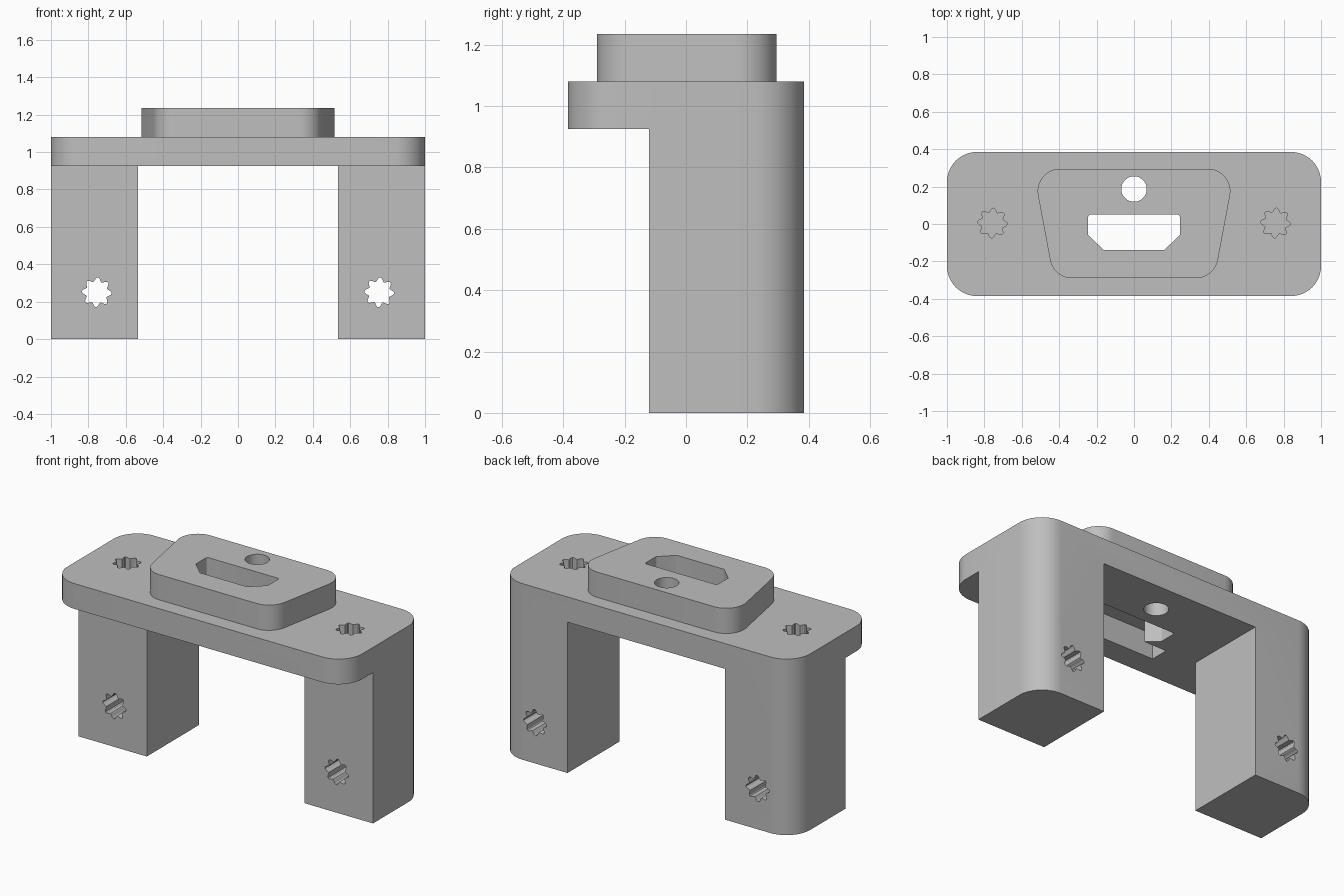
import bpy
import bmesh
from math import cos, sin, pi, radians
from mathutils import Vector, Matrix

if "Cube" in bpy.data.objects:
    bpy.data.objects.remove(bpy.data.objects["Cube"], do_unlink=True)

grey = bpy.data.materials.new("plain grey")
grey.use_nodes = True
GREY = (0.52, 0.52, 0.52, 1)
grey.diffuse_color = GREY
grey.node_tree.nodes["Principled BSDF"].inputs["Base Color"].default_value = GREY


def rounded(points, radius, steps=12):
    """Outline of a convex counter-clockwise polygon with rounded corners."""
    out = []
    for i, p in enumerate(points):
        p = Vector(p)
        a = (Vector(points[i - 1]) - p).normalized()
        b = (Vector(points[(i + 1) % len(points)]) - p).normalized()
        half = a.angle(b) / 2
        centre = p + (a + b).normalized() * radius / sin(half)
        start = p + a * (radius / (sin(half) / cos(half))) - centre
        sweep = pi - 2 * half
        for k in range(steps + 1):
            out.append(centre + Matrix.Rotation(sweep * k / steps, 2) @ start)
    return out


def rectangle(x0, x1, y0, y1):
    return [(x0, y0), (x1, y0), (x1, y1), (x0, y1)]


def prism(name, outline, z0, z1):
    """Straight extrusion of an outline between two heights."""
    bm = bmesh.new()
    base = bm.faces.new([bm.verts.new((p[0], p[1], z0)) for p in outline])
    top = bmesh.ops.extrude_face_region(bm, geom=[base])["geom"]
    bmesh.ops.translate(bm, vec=(0, 0, z1 - z0),
                        verts=[v for v in top if isinstance(v, bmesh.types.BMVert)])
    bmesh.ops.recalc_face_normals(bm, faces=bm.faces)
    mesh = bpy.data.meshes.new(name)
    bm.to_mesh(mesh)
    bm.free()
    mesh.materials.append(grey)
    obj = bpy.data.objects.new(name, mesh)
    bpy.context.collection.objects.link(obj)
    return obj


def combine(target, tool, operation="DIFFERENCE"):
    """Apply a boolean and discard the tool object."""
    tool.hide_render = True
    mod = target.modifiers.new(tool.name, "BOOLEAN")
    mod.operation = operation
    mod.solver = "EXACT"
    mod.object = tool
    bpy.context.view_layer.objects.active = target
    bpy.ops.object.modifier_apply(modifier=mod.name)
    bpy.data.objects.remove(tool, do_unlink=True)


def star_cutter(name, z0, z1, teeth=8, steps=80):
    """Wavy round cutter that leaves gripping ridges in a screw hole."""
    ring = []
    for k in range(steps):
        t = 2 * pi * k / steps
        r = 0.069 + 0.011 * cos(teeth * t + 0.5)
        ring.append((r * cos(t), r * sin(t)))
    return prism(name, ring, z0, z1)


# Rounded block, hollowed into a top plate on two legs
UNDER, PLATE, TOP = 0.925, 1.08, 1.235
bracket = prism("mounting_bracket", rounded(rectangle(-1, 1, -0.385, 0.385), 0.16), 0, PLATE)
combine(bracket, prism("leg_gap_cutter", rectangle(-0.535, 0.535, -1, 1), -1, UNDER))
combine(bracket, prism("overhang_cutter", rectangle(-2, 2, -1, -0.12), -1, UNDER))

# Raised tapered boss
boss = [(-0.43, -0.29), (0.43, -0.29), (0.54, 0.295), (-0.54, 0.295)]
combine(bracket, prism("boss", rounded(boss, 0.12), 1.0, TOP), "UNION")

# Connector opening, round hole and the board slot underneath
socket = [(-0.16, -0.14), (0.16, -0.14), (0.245, -0.06),
          (0.245, 0.05), (-0.245, 0.05), (-0.245, -0.06)]
combine(bracket, prism("socket_cutter", rounded(socket, 0.012, 4), 0.8, 1.4))
pin = [(0.068 * cos(pi * k / 24), 0.187 + 0.068 * sin(pi * k / 24)) for k in range(48)]
combine(bracket, prism("pin_cutter", pin, 0.8, 1.4))
combine(bracket, prism("board_cutter", rectangle(-0.33, 0.33, -0.237, -0.124), 0.8, PLATE))

# Ridged screw holes: blind ones from above, through ones across each leg
for side in (-1, 1):
    blind = star_cutter("top_screw_cutter", 0.62, 1.2)
    blind.location = (side * 0.757, 0.005, 0)
    bpy.context.view_layer.update()
    combine(bracket, blind)
    through = star_cutter("leg_screw_cutter", -1, 1)
    through.rotation_euler = (radians(90), 0, 0)
    through.location = (side * 0.755, 0, 0.25)
    bpy.context.view_layer.update()
    combine(bracket, through)

# Smooth the rounded corners, keep the edges crisp
bpy.ops.object.select_all(action="DESELECT")
bracket.select_set(True)
bpy.context.view_layer.objects.active = bracket
bpy.ops.object.shade_smooth_by_angle(angle=radians(30))
